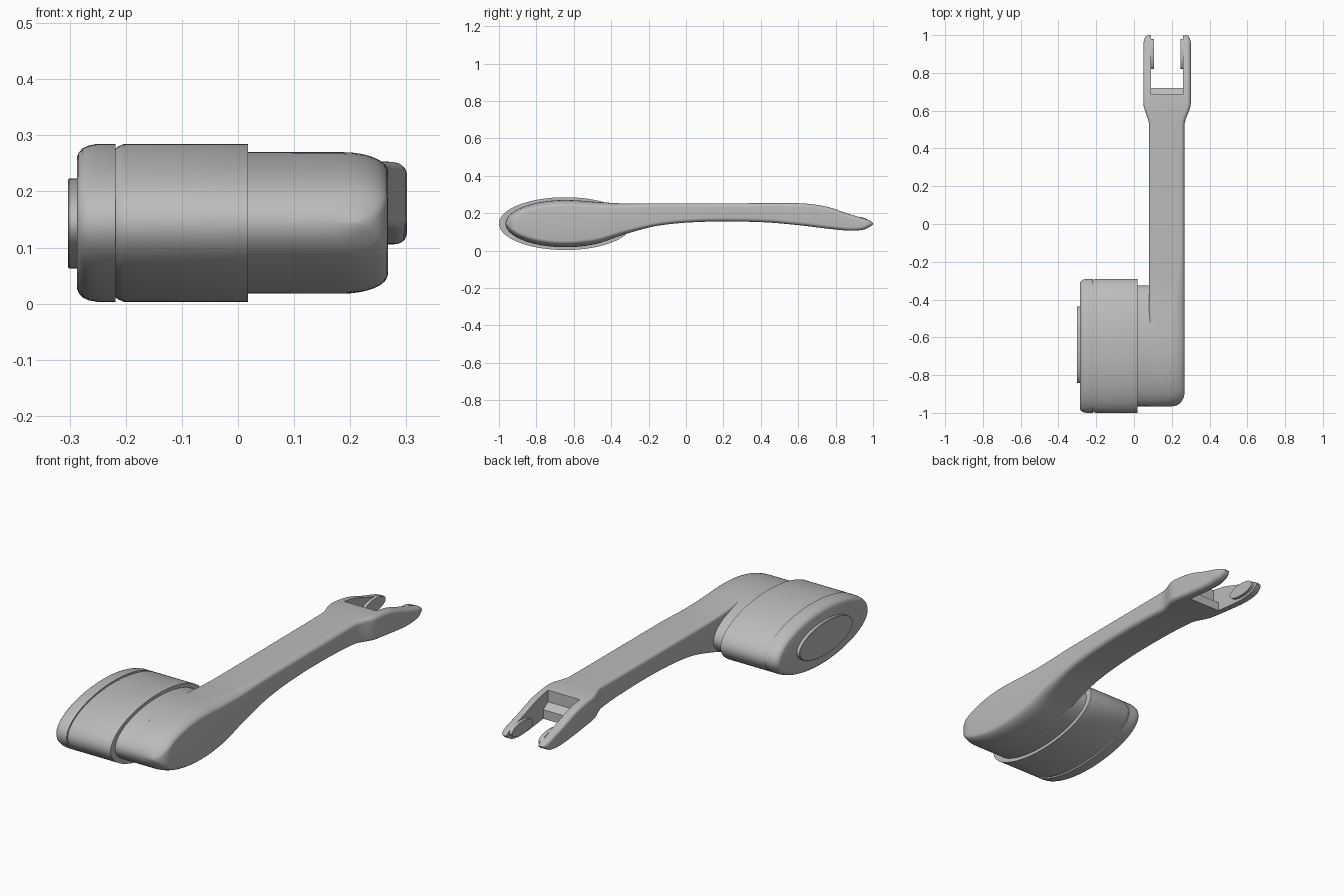
import bpy, bmesh
from math import sin, cos, pi, sqrt

cube = bpy.data.objects.get("Cube")
if cube:
    bpy.data.objects.remove(cube, do_unlink=True)

grey = bpy.data.materials.new("plain grey")
grey.use_nodes = True
grey.diffuse_color = (0.5, 0.5, 0.5, 1)
grey.node_tree.nodes["Principled BSDF"].inputs["Base Color"].default_value = (0.5, 0.5, 0.5, 1)


def loft(name, rings):
    """Skin a list of equal-length closed rings and cap both ends."""
    bm = bmesh.new()
    rows = [[bm.verts.new(p) for p in ring] for ring in rings]
    n = len(rows[0])
    for a, b in zip(rows, rows[1:]):
        for i in range(n):
            j = (i + 1) % n
            bm.faces.new((a[i], a[j], b[j], b[i]))
    bm.faces.new(rows[0])
    bm.faces.new(rows[-1])
    bmesh.ops.recalc_face_normals(bm, faces=bm.faces)
    mesh = bpy.data.meshes.new(name)
    bm.to_mesh(mesh)
    bm.free()
    mesh.materials.append(grey)
    obj = bpy.data.objects.new(name, mesh)
    bpy.context.collection.objects.link(obj)
    return obj


def smooth(obj):
    bpy.ops.object.select_all(action='DESELECT')
    obj.select_set(True)
    bpy.context.view_layer.objects.active = obj
    bpy.ops.object.shade_smooth_by_angle(angle=0.6)


def oval(name, cy, cz, ry, rz, steps, n=96):
    """Oval solid along x; steps are (x, inset) pairs."""
    angles = [2 * pi * i / n for i in range(n)]
    smooth(loft(name, [[(x, cy + (ry - d) * cos(a), cz + (rz - d) * sin(a)) for a in angles]
                       for x, d in steps]))


def ease(a, b, y):
    t = min(1, max(0, (y - a) / (b - a)))
    return t * t * (3 - 2 * t)


def curve(points, y):
    """Smooth interpolation through (y, z) points."""
    k = 0
    while k < len(points) - 2 and y > points[k + 1][0]:
        k += 1

    def slope(i):
        a, b = points[max(i - 1, 0)], points[min(i + 1, len(points) - 1)]
        return (b[1] - a[1]) / (b[0] - a[0])
    (y0, z0), (y1, z1) = points[k], points[k + 1]
    h = y1 - y0
    t = (y - y0) / h
    m0 = 0 if k == 0 else slope(k)
    return (z0 * (1 + 2 * t) * (1 - t) ** 2 + z1 * t * t * (3 - 2 * t)
            + h * m0 * t * (1 - t) ** 2 + h * slope(k + 1) * t * t * (t - 1))


# Housing: end cap, main drum, raised end disc, collar joining the arm
CY, CZ = -0.645, 0.144
oval("end_cap", CY, CZ, 0.355, 0.141,
     [(-0.287, 0.024), (-0.284, 0.016), (-0.277, 0.008), (-0.266, 0.003), (-0.25, 0), (-0.218, 0)])
oval("drum", CY, CZ, 0.355, 0.141,
     [(-0.219, 0.009), (-0.214, 0.005), (-0.203, 0), (0.018, 0)])
oval("end_disc", -0.64, 0.143, 0.203, 0.08, [(-0.303, 0.002), (-0.301, 0), (-0.27, 0)])
oval("collar", CY, CZ, 0.32, 0.126, [(0.01, 0), (0.1, 0)])

# Arm: rounded box sections swept along y, from the oval head to the fork
HEAD = -0.965
TOP = [(CY, 0.27), (-0.45, 0.258), (-0.33, 0.252), (0, 0.252), (0.4, 0.253), (0.62, 0.252),
       (0.75, 0.235), (0.87, 0.196), (0.95, 0.172), (0.985, 0.159), (1, 0.146)]
BOTTOM = [(CY, 0.018), (-0.48, 0.036), (-0.33, 0.086), (-0.15, 0.133), (0.1, 0.154),
          (0.4, 0.152), (0.6, 0.136), (0.75, 0.118), (0.88, 0.106), (0.95, 0.112),
          (0.985, 0.128), (1, 0.141)]


def section(y):
    if y < CY:
        half = 0.126 * sqrt(max(0.0003, 1 - ((y - CY) / 0.32) ** 2))
        top, bottom = CZ + half, CZ - half
    else:
        top, bottom = curve(TOP, y), curve(BOTTOM, y)
    fork = ease(0.52, 0.64, y)
    x0, x1 = 0.08 - 0.03 * fork, 0.267 + 0.034 * fork
    t = min(1, (y - HEAD) / 0.07)
    x1 -= 0.065 * (1 - sqrt(max(0, 1 - (1 - t) ** 2)))
    t = min(1, (1 - y) / 0.05)
    tip = 0.025 * (1 - sqrt(max(0, 1 - (1 - t) ** 2)))
    x0, x1 = x0 + tip, x1 - tip
    arm = ease(-0.6, -0.15, y)
    most = 0.45 * (top - bottom)
    right = (min(0.08 - 0.058 * arm, 0.5 * (x1 - x0)), min(0.034 - 0.014 * arm, most))
    left = (0.015, min(0.015, most))
    ring = []
    for k, (rx, rz) in enumerate((right, left, left, right)):
        for i in range(9):
            a = (k + i / 8) * pi / 2
            x = x1 - rx if k in (0, 3) else x0 + rx
            z = top - rz if k < 2 else bottom + rz
            ring.append((x + rx * cos(a), y, z + rz * sin(a)))
    return ring


stations = [HEAD + 0.32 * (1 - cos(pi / 2 * i / 20)) for i in range(20)]
stations += [CY + (0.94 - CY) * i / 70 for i in range(70)]
stations += [0.94 + 0.06 * sin(pi / 2 * i / 12) for i in range(13)]
arm = loft("forked_arm", [section(y) for y in stations])

# Slot between the prongs, with a sloped ledge at its closed end
slot = [(0.72, -0.1), (1.1, -0.1), (1.1, 0.4), (0.685, 0.4), (0.685, 0.19), (0.72, 0.165)]
cutter = loft("slot_cutter", [[(x, y, z) for y, z in slot] for x in (0.09, 0.26)])
cutter.hide_render = True
cut = arm.modifiers.new("slot", 'BOOLEAN')
cut.operation, cut.solver, cut.object = 'DIFFERENCE', 'EXACT', cutter
bpy.context.view_layer.objects.active = arm
bpy.ops.object.modifier_apply(modifier=cut.name)
bpy.data.objects.remove(cutter, do_unlink=True)
smooth(arm)

# Oval pads on the inner faces of the prongs
for side, wall, face in (("right", 0.085, 0.105), ("left", 0.265, 0.245)):
    oval(side + "_prong_pad", 0.9, 0.15, 0.08, 0.032, [(wall, 0), (face, 0)], 48)
